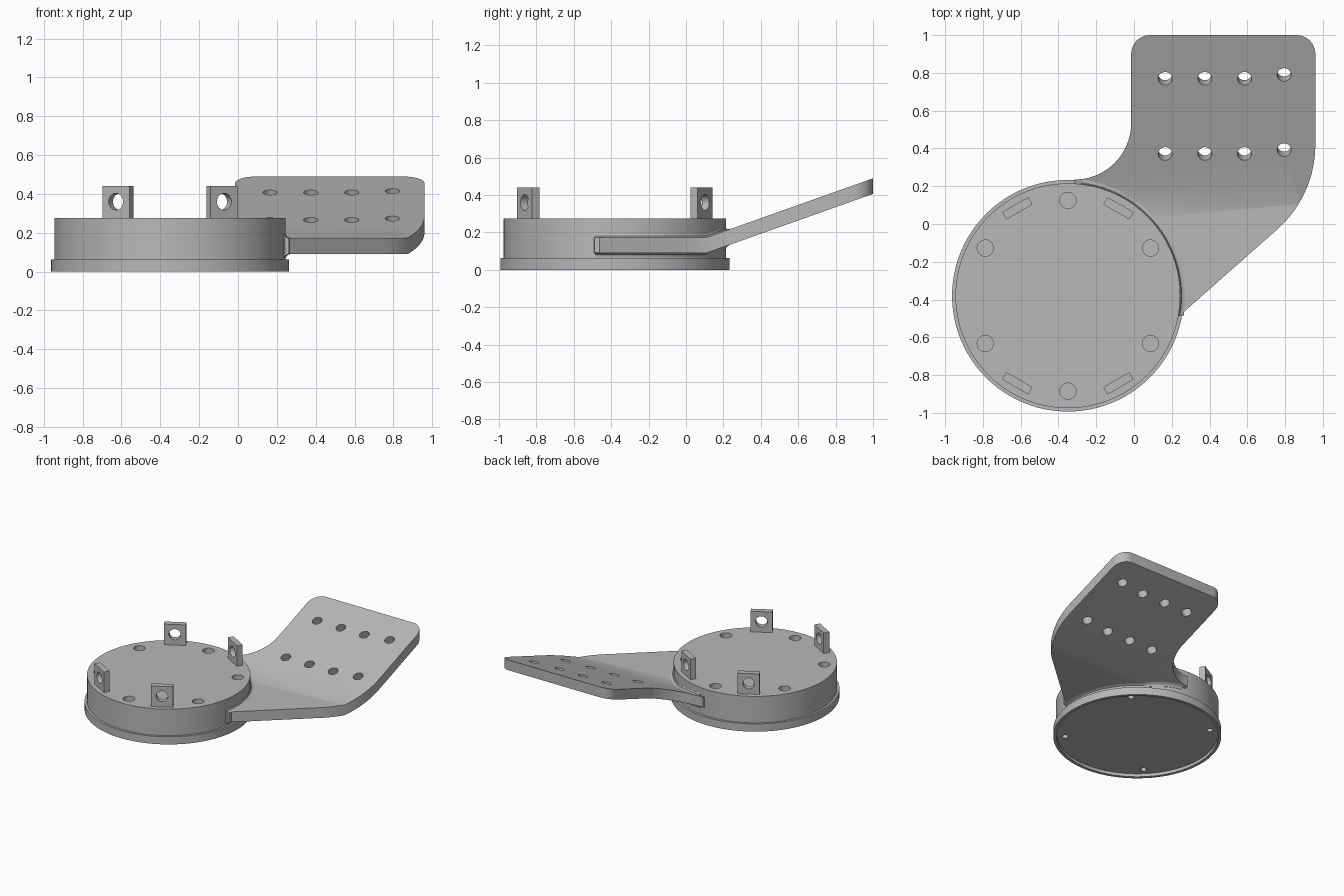
import bpy, bmesh
from math import sin, cos, radians, pi
from mathutils import Vector, Matrix

if "Cube" in bpy.data.objects:
    bpy.data.objects.remove(bpy.data.objects["Cube"])

CX, CY = -0.35, -0.38          # puck centre
TOP = 0.275                    # puck top height
BEND_Y, SLOPE = 0.11, 0.355    # where the arm bends, and how steeply it climbs
ARM_LOW, ARM_HIGH = 0.09, 0.173

grey = bpy.data.materials.new("plain grey")
grey.use_nodes = True
COLOUR = (0.48, 0.48, 0.48, 1)
grey.diffuse_color = COLOUR
grey.node_tree.nodes["Principled BSDF"].inputs["Base Color"].default_value = COLOUR


def make(name, bm):
    bmesh.ops.recalc_face_normals(bm, faces=bm.faces)
    mesh = bpy.data.meshes.new(name)
    bm.to_mesh(mesh)
    bm.free()
    ob = bpy.data.objects.new(name, mesh)
    bpy.context.collection.objects.link(ob)
    mesh.materials.append(grey)
    return ob


def add_cylinder(bm, centre, axis, radius, depth):
    turn = Vector((0, 0, 1)).rotation_difference(Vector(axis)).to_matrix().to_4x4()
    bmesh.ops.create_cone(bm, cap_ends=True, segments=32, radius1=radius, radius2=radius,
                          depth=depth, matrix=Matrix.Translation(centre) @ turn)


def finish(ob, cutter_bm=None):
    bpy.ops.object.select_all(action="DESELECT")
    bpy.context.view_layer.objects.active = ob
    ob.select_set(True)
    if cutter_bm:
        cutter = make("hole_cutter", cutter_bm)
        cutter.hide_render = True
        mod = ob.modifiers.new("holes", "BOOLEAN")
        mod.operation, mod.object, mod.solver = "DIFFERENCE", cutter, "EXACT"
        bpy.ops.object.modifier_apply(modifier=mod.name)
        bpy.data.objects.remove(cutter)
    bpy.ops.object.shade_smooth_by_angle(angle=radians(30))


def lathe(profile, start, end, steps, closed):
    bm = bmesh.new()
    vs = [bm.verts.new((r, 0, z)) for r, z in profile]
    geom = vs + [bm.edges.new(p) for p in zip(vs, vs[1:])]
    if closed:
        geom = vs + [bm.faces.new(vs)]
    bmesh.ops.rotate(bm, verts=vs, matrix=Matrix.Rotation(radians(start), 3, "Z"))
    bmesh.ops.spin(bm, geom=geom, axis=(0, 0, 1), cent=(0, 0, 0),
                   angle=radians(end - start), steps=steps)
    bmesh.ops.remove_doubles(bm, verts=bm.verts, dist=1e-4)
    bmesh.ops.translate(bm, verts=bm.verts, vec=(CX, CY, 0))
    return bm


def polar(radius, degrees, z):
    a = radians(degrees)
    return Vector((CX + radius * cos(a), CY + radius * sin(a), z))


def arc(x, y, r, a0, a1, n=12):
    angles = [radians(a0 + (a1 - a0) * i / n) for i in range(n + 1)]
    return [(x + r * cos(a), y + r * sin(a)) for a in angles]


def bend(bm):
    for v in bm.verts:
        v.co.z += SLOPE * max(0, v.co.y - BEND_Y)


# Round housing with a bottom flange, shallow recess and blind holes
housing = make("round_housing", lathe(
    [(0, 0.025), (0.59, 0.025), (0.59, 0), (0.613, 0), (0.613, 0.062),
     (0.595, 0.062), (0.595, TOP), (0, TOP)], 0, 360, 128, False))
holes = bmesh.new()
for i in range(6):
    add_cylinder(holes, polar(0.505, 30 + 60 * i, TOP), (0, 0, 1), 0.043, 0.2)
for i in range(4):
    add_cylinder(holes, polar(0.53, 45 + 90 * i, 0.025), (0, 0, 1), 0.022, 0.1)
finish(housing, holes)

# Four upright lugs with cross holes
for i, angle in enumerate((60, 120, 240, 300)):
    bm = bmesh.new()
    size = Matrix.Diagonal((0.045, 0.16, 0.175, 1))
    place = Matrix.Translation(polar(0.535, angle, 0.3525))
    bmesh.ops.create_cube(bm, size=1, matrix=place @ Matrix.Rotation(radians(angle), 4, "Z") @ size)
    lug = make(f"lug_{i + 1}", bm)
    hole = bmesh.new()
    add_cylinder(hole, polar(0.535, angle, 0.36),
                 (cos(radians(angle)), sin(radians(angle)), 0), 0.043, 0.2)
    finish(lug, hole)

# Bent arm plate: outline, extrude, bend, drill
outline = [(-0.3, 0.0), (0.0, -0.4), (0.18, -0.54)]
outline += arc(0.36, 0.42, 0.6, -50, 0, 20)
outline += arc(0.86, 0.9, 0.1, 0, 90)
outline += arc(0.085, 0.9, 0.1, 90, 180)
outline += arc(-0.315, 0.535, 0.3, 0, -90, 20)
bm = bmesh.new()
base = bm.faces.new([bm.verts.new((x, y, ARM_LOW)) for x, y in outline])
side = bmesh.ops.extrude_face_region(bm, geom=[base])["geom"]
bmesh.ops.translate(bm, verts=[g for g in side if isinstance(g, bmesh.types.BMVert)],
                    vec=(0, 0, ARM_HIGH - ARM_LOW))
bmesh.ops.bisect_plane(bm, geom=bm.verts[:] + bm.edges[:] + bm.faces[:],
                       plane_co=(0, BEND_Y, 0), plane_no=(0, 1, 0))
bend(bm)
arm = make("bent_arm", bm)
holes = bmesh.new()
for row in (0.372, 0.77):
    for x, shift in ((0.165, 0), (0.375, 0), (0.585, 0), (0.795, 0.02)):
        y = row + shift
        add_cylinder(holes, (x, y, ARM_HIGH + SLOPE * (y - BEND_Y)), (0, -SLOPE, 1), 0.037, 0.3)
finish(arm, holes)

# Fillet where the arm joins the housing
bm = lathe([(0.58, 0.071), (0.597, 0.071), (0.602, 0.083), (0.622, 0.092),
            (0.622, 0.172), (0.602, 0.18), (0.597, 0.192), (0.58, 0.192)],
           -10, 83, 40, True)
bend(bm)
finish(make("arm_fillet", bm))
